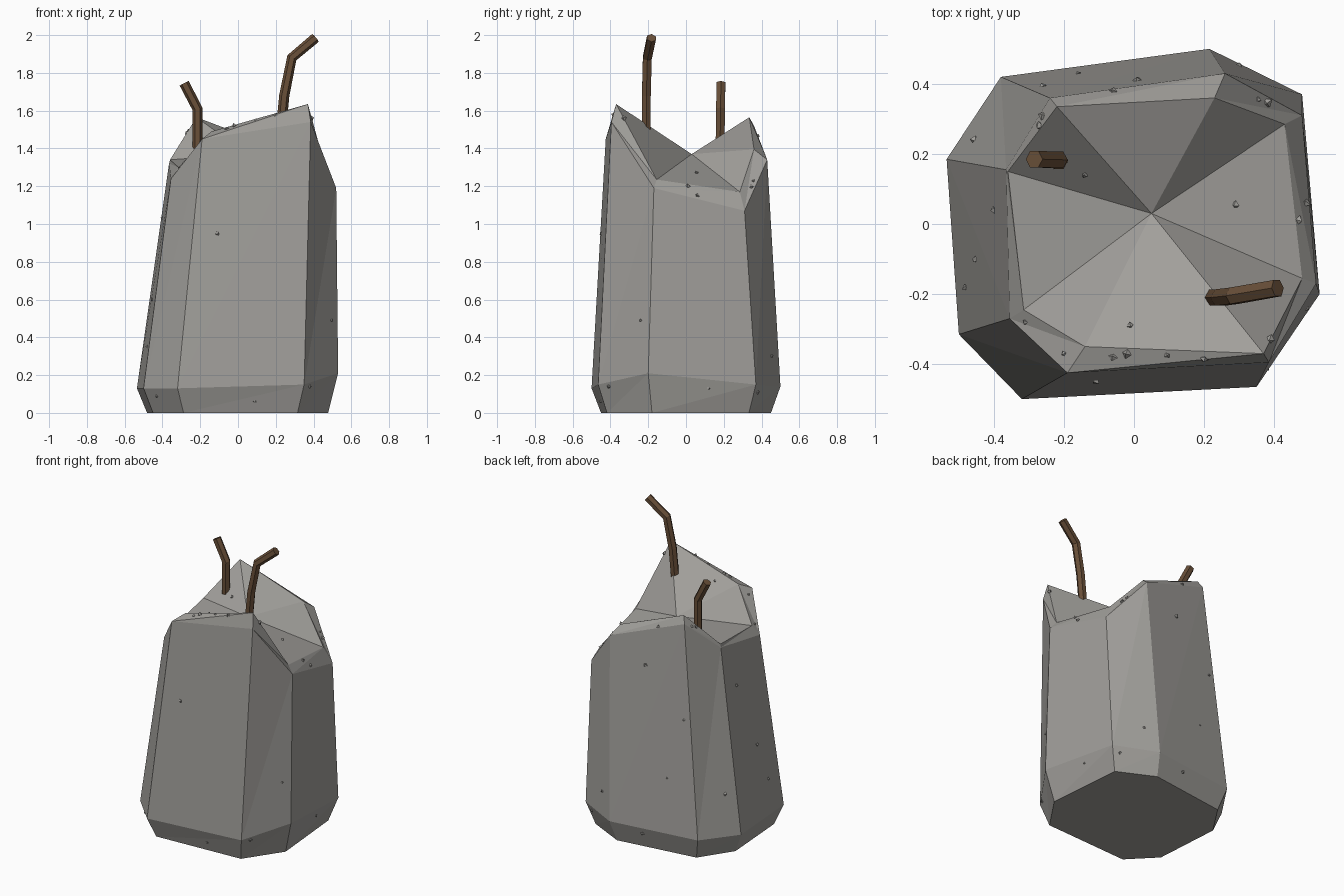
import bpy
import bmesh
import random
from mathutils import Vector, Euler
from mathutils.bvhtree import BVHTree

random.seed(4)
cube = bpy.data.objects.get("Cube")
if cube:
    bpy.data.objects.remove(cube)


def make_material(name, colour):
    mat = bpy.data.materials.new(name)
    mat.use_nodes = True
    mat.diffuse_color = (*colour, 1)
    mat.node_tree.nodes["Principled BSDF"].inputs["Base Color"].default_value = (*colour, 1)
    return mat


def add_object(name, bm, mat):
    bmesh.ops.recalc_face_normals(bm, faces=bm.faces)
    mesh = bpy.data.meshes.new(name)
    bm.to_mesh(mesh)
    mesh.materials.append(mat)
    obj = bpy.data.objects.new(name, mesh)
    bpy.context.collection.objects.link(obj)
    return obj


stone = make_material("stone_grey", (0.36, 0.35, 0.33))
bark = make_material("bark_brown", (0.14, 0.078, 0.04))

# Rings of the rock, all running in the same order from the back right corner
lower = [(-.38, .42, .14), (.215, .5, .14), (.48, .37, .15), (.53, -.2, .21),
         (.35, -.465, .15), (-.32, -.5, .13), (-.5, -.315, .13), (-.535, .185, .13)]
shoulder = [(-.24, .36, 1.52), (.26, .43, 1.34), (.48, .31, 1.07), (.52, -.17, 1.19),
            (.385, -.395, 1.54), (-.19, -.425, 1.45), (-.355, -.27, 1.24), (-.365, .155, 1.32)]
rim = [(-.22, .335, 1.565), (.23, .36, 1.395), (.43, .285, 1.17), (.48, -.155, 1.235),
       (.37, -.37, 1.635), (-.14, -.35, 1.49), (-.315, -.245, 1.3), (-.36, .15, 1.34)]
base = [(x * .9, y * .9, 0) for x, y, z in lower]

# Rock body: stacked rings, split into flat facets, with a fan on top
bm = bmesh.new()
rings = [[bm.verts.new(p) for p in ring] for ring in (base, lower, shoulder, rim)]
count = len(lower)
for low, high in zip(rings, rings[1:]):
    for i in range(count):
        j = (i + 1) % count
        bm.faces.new((low[i], low[j], high[i]))
        bm.faces.new((low[j], high[j], high[i]))
bm.faces.new(rings[0])
centre = bm.verts.new((.05, .03, 1.37))
for i in range(count):
    bm.faces.new((rings[-1][i], rings[-1][(i + 1) % count], centre))
add_object("rock_body", bm, stone)
surface = BVHTree.FromBMesh(bm)
bm.free()


# Bent hexagonal twigs
def add_twig(name, points, radius=.027, sides=6):
    points = [Vector(p) for p in points]
    steps = [(b - a).normalized() for a, b in zip(points, points[1:])]
    bm = bmesh.new()
    rings = []
    for i, point in enumerate(points):
        along = (steps[max(i - 1, 0)] + steps[min(i, len(steps) - 1)]).normalized()
        side = along.cross(Vector((0, 1, 0))).normalized()
        other = along.cross(side)
        ring = []
        for k in range(sides):
            spoke = Vector((radius, 0))
            spoke = Euler((0, 0, k * 6.2832 / sides)).to_matrix() @ spoke.to_3d()
            ring.append(bm.verts.new(point + side * spoke.x + other * spoke.y))
        rings.append(ring)
    for low, high in zip(rings, rings[1:]):
        for k in range(sides):
            n = (k + 1) % sides
            bm.faces.new((low[k], low[n], high[n], high[k]))
    bm.faces.new(rings[0])
    bm.faces.new(rings[-1])
    add_object(name, bm, bark)
    bm.free()


add_twig("tall_twig", [(.22, -.21, 1.42), (.245, -.21, 1.68), (.285, -.205, 1.88), (.41, -.183, 1.985)])
add_twig("short_twig", [(-.215, .18, 1.4), (-.215, .183, 1.61), (-.285, .185, 1.745)])

# Pebbles: those on top drop straight down, the others press in from a side
top_spots = [(-.31, -.28), (-.2, -.37), (-.06, -.38), (-.02, -.37), (-.01, -.29), (.095, -.375),
             (.2, -.385), (.29, .055), (.47, .01), (.49, .06), (.355, .355), (.38, .345),
             (-.14, .14), (-.27, .28), (-.26, .31), (-.06, .38), (.39, -.33), (-.4, .04)]
front_spots = [(-.11, .95), (.09, .06), (.38, .14), (-.43, .09)]
right_spots = [(-.24, .49), (.12, .13), (.38, .11), (-.41, .14)]
back_spots = [(-.16, .5), (.3, .3), (-.26, .9), (0, .1), (.01, 1.2)]
left_spots = [(-.1, .6), (-.18, .35), (.24, .4)]

rays = [((x, y, 3), (0, 0, -1)) for x, y in top_spots]
rays += [((x, -3, z), (0, 1, 0)) for x, z in front_spots]
rays += [((3, y, z), (-1, 0, 0)) for y, z in right_spots]
rays += [((x, 3, z), (0, -1, 0)) for x, z in back_spots]
rays += [((-3, y, z), (1, 0, 0)) for y, z in left_spots]

bm = bmesh.new()
for start, direction in rays:
    hit = surface.ray_cast(Vector(start), Vector(direction))[0]
    if hit is None:
        continue
    turn = Euler([random.uniform(0, 3) for axis in "xyz"]).to_matrix()
    size = random.uniform(.008, .015)
    corners = []
    for axis in range(3):
        for sign in (1, -1):
            offset = Vector((0, 0, 0))
            offset[axis] = sign * size * random.uniform(.8, 1.2)
            corners.append(bm.verts.new(hit + turn @ offset))
    for a in corners[:2]:
        for b in corners[2:4]:
            for c in corners[4:]:
                bm.faces.new((a, b, c))
add_object("pebbles", bm, stone)
bm.free()
